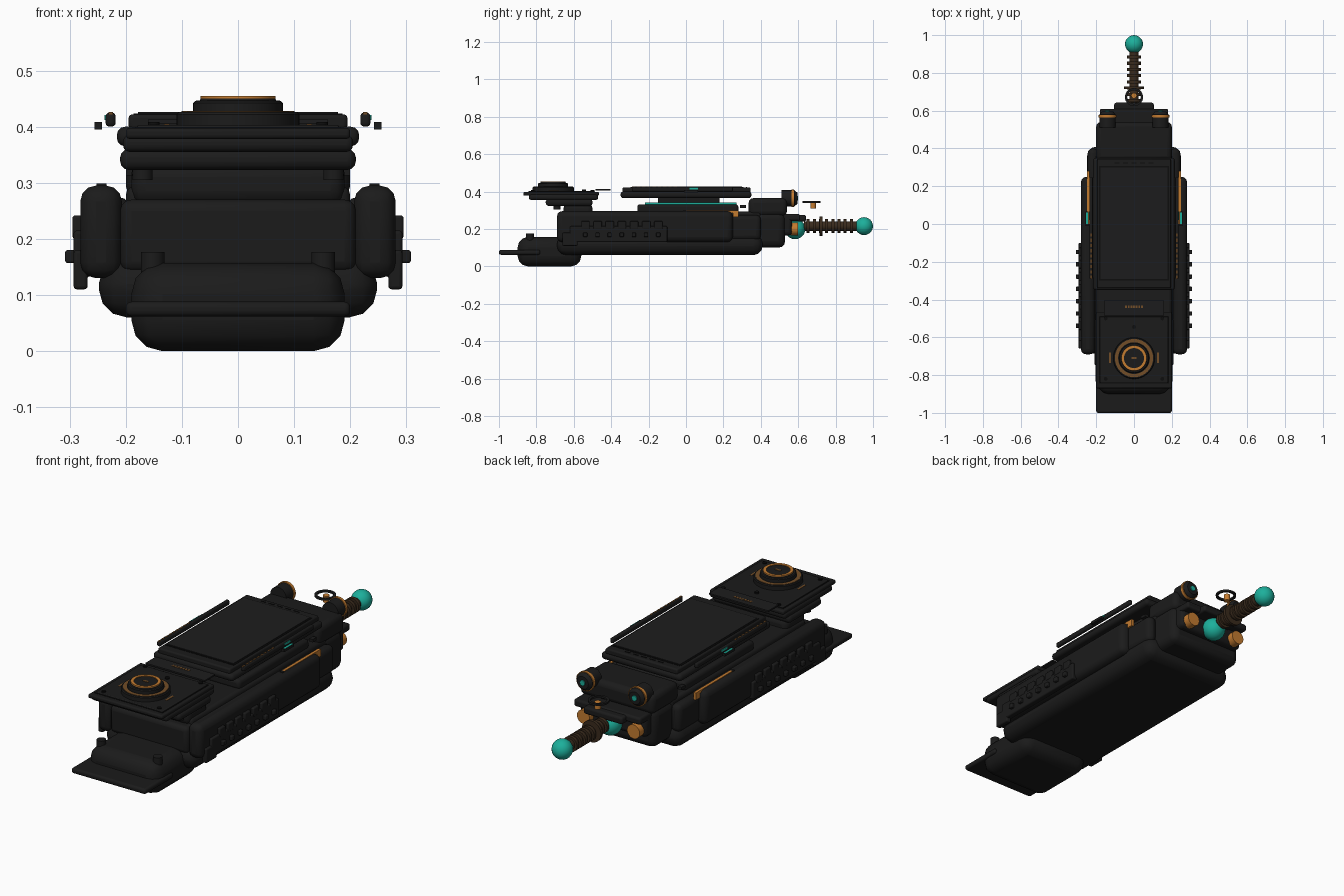
import bpy, bmesh, math
from mathutils import Matrix, Vector

old = bpy.data.objects.get("Cube")
if old:
    bpy.data.objects.remove(old)

made = []


def material(name, r, g, b, rough=0.6):
    m = bpy.data.materials.new(name)
    m.use_nodes = True
    m.diffuse_color = (r, g, b, 1)
    bsdf = m.node_tree.nodes["Principled BSDF"]
    bsdf.inputs["Base Color"].default_value = (r, g, b, 1)
    bsdf.inputs["Roughness"].default_value = rough
    return m


BLACK = material("matte black", 0.011, 0.011, 0.011)
GLASS = material("screen black", 0.012, 0.012, 0.0125)
DEEP = material("groove black", 0.004, 0.004, 0.004)
COPPER = material("copper", 0.55, 0.2, 0.03)
AGED = material("aged copper", 0.17, 0.075, 0.02)
BRONZE = material("dark bronze", 0.042, 0.024, 0.012)
TEAL = material("teal", 0.012, 0.43, 0.33)


def finish(name, bm, mat):
    bmesh.ops.recalc_face_normals(bm, faces=bm.faces)
    me = bpy.data.meshes.new(name)
    bm.to_mesh(me)
    bm.free()
    me.materials.append(mat)
    ob = bpy.data.objects.new(name, me)
    bpy.context.collection.objects.link(ob)
    made.append(ob)
    return ob


def box(name, x, y, z, mat=BLACK, bevel=0.0, seg=3):
    """Box from (min, max) ranges on each axis, with rounded edges."""
    bm = bmesh.new()
    bmesh.ops.create_cube(bm, size=1)
    lo, hi = Vector((x[0], y[0], z[0])), Vector((x[1], y[1], z[1]))
    size = hi - lo
    bmesh.ops.scale(bm, vec=size, verts=bm.verts)
    bmesh.ops.translate(bm, vec=(lo + hi) / 2, verts=bm.verts)
    ob = finish(name, bm, mat)
    if bevel:
        mod = ob.modifiers.new("Bevel", "BEVEL")
        mod.width = min(bevel, min(size) * 0.48)
        mod.segments = seg


def slab(name, half, y, z, mat=BLACK, bevel=0.0):
    box(name, (-half, half), y, z, mat, bevel)


def pair(name, x, y, z, mat=BLACK, bevel=0.0):
    """Mirrored boxes on the left (+x) and the right (-x)."""
    box("left_" + name, x, y, z, mat, bevel)
    box("right_" + name, (-x[1], -x[0]), y, z, mat, bevel)


def lathe(name, profile, at, axis="Z", mat=BLACK, sides=40):
    """Spin (radius, height) points around the chosen axis."""
    bm = bmesh.new()
    verts = [bm.verts.new((r, 0, h)) for r, h in profile]
    edges = [bm.edges.new(p) for p in zip(verts, verts[1:])]
    bmesh.ops.spin(bm, geom=verts + edges, cent=(0, 0, 0), axis=(0, 0, 1),
                   angle=math.tau, steps=sides)
    bmesh.ops.remove_doubles(bm, verts=bm.verts, dist=1e-5)
    if axis == "Y":
        bm.transform(Matrix.Rotation(-math.pi / 2, 4, "X"))
    bm.transform(Matrix.Translation(at))
    finish(name, bm, mat)


def disc(name, r, h, at, axis="Z", mat=BLACK):
    lathe(name, [(0, 0), (r, 0), (r, h), (0, h)], at, axis, mat, 24)


def ring(name, inner, outer, h, at, axis="Z", mat=COPPER):
    pts = [(inner, 0), (outer, 0), (outer, h), (inner, h), (inner, 0)]
    lathe(name, pts, at, axis, mat)


def ball(name, r, at, mat):
    bm = bmesh.new()
    bmesh.ops.create_icosphere(bm, subdivisions=3, radius=r)
    bmesh.ops.translate(bm, vec=at, verts=bm.verts)
    finish(name, bm, mat)


# Nose and hull
slab("nose", 0.19, (-0.9, -0.56), (0, 0.157), bevel=0.055)
slab("nose_plate", 0.2, (-1, -0.78), (0.062, 0.088), bevel=0.01)
slab("lower_hull", 0.248, (-0.69, 0.41), (0.06, 0.17), bevel=0.05)
slab("upper_hull", 0.21, (-0.69, 0.4), (0.14, 0.27), bevel=0.02)
slab("deck", 0.2, (-0.64, 0.4), (0.2, 0.293), bevel=0.015)
slab("rear_hull", 0.2, (0.2, 0.53), (0.1, 0.29), bevel=0.035)

# Side pods, rack plates and their fittings
pair("pod", (0.207, 0.281), (-0.69, 0.25), (0.13, 0.295), bevel=0.028)
pair("pod_tail", (0.19, 0.245), (0.2, 0.4), (0.14, 0.275), bevel=0.025)
pair("rack_plate", (0.265, 0.293), (-0.62, -0.1), (0.13, 0.215), bevel=0.006)
pair("rack_foot", (0.268, 0.293), (-0.66, -0.58), (0.11, 0.18), bevel=0.006)
pair("pod_strip", (0.236, 0.25), (0, 0.28), (0.285, 0.298), COPPER)
pair("pod_strip_end", (0.236, 0.25), (0.25, 0.28), (0.263, 0.296), COPPER)
pair("pod_strip_stop", (0.234, 0.252), (-0.015, 0), (0.285, 0.2985))
for i in range(7):
    y = -0.56 + i * 0.065
    pair(f"rack_tooth_{i}", (0.276, 0.295), (y, y + 0.045), (0.2, 0.242), bevel=0.005)
    pair(f"rack_bolt_{i}", (0.285, 0.308), (y + 0.01, y + 0.033), (0.157, 0.18), bevel=0.004)

# Front pedestal and control plate
slab("pedestal", 0.19, (-0.655, -0.5), (0.26, 0.335), bevel=0.025)
slab("pedestal_collar", 0.21, (-0.75, -0.5), (0.323, 0.36), bevel=0.015)
slab("plate_base", 0.205, (-0.84, -0.47), (0.355, 0.385), bevel=0.012)
slab("control_plate", 0.2, (-0.87, -0.465), (0.378, 0.398), bevel=0.007)
slab("panel_groove", 0.184, (-0.844, -0.486), (0.39, 0.3995), DEEP)
slab("control_panel", 0.18, (-0.84, -0.49), (0.39, 0.403), bevel=0.004)
slab("label_plate", 0.16, (-0.485, -0.405), (0.406, 0.413), GLASS)
for i in range(7):
    x = (i - 3) * 0.014
    box(f"label_dash_{i}", (x - 0.005, x + 0.005), (-0.445, -0.432), (0.41, 0.4145), AGED)
for s, side in ((1, "left"), (-1, "right")):
    disc(side + "_nose_post", 0.021, 0.04, (s * 0.152, -0.835, 0.137))
    disc(side + "_collar_post", 0.018, 0.03, (s * 0.17, -0.69, 0.305))
    box(side + "_panel_mark", (s * 0.127 - 0.005, s * 0.127 + 0.005),
        (-0.735, -0.68), (0.402, 0.4045), AGED)
    for y in (-0.82, -0.5):
        disc(side + "_panel_screw", 0.01, 0.008, (s * 0.15, y, 0.4), mat=DEEP)
disc("panel_stud", 0.01, 0.01, (0, -0.545, 0.4), mat=DEEP)

# Dial
lathe("dial", [(0, 0), (0.11, 0), (0.11, 0.022), (0.106, 0.026), (0.08, 0.026),
               (0.08, 0.042), (0.076, 0.046), (0.068, 0.047), (0.066, 0.052),
               (0, 0.052)], (0, -0.71, 0.4))
ring("dial_outer_ring", 0.084, 0.101, 0.004, (0, -0.71, 0.4235), mat=AGED)
ring("dial_inner_ring", 0.053, 0.067, 0.005, (0, -0.71, 0.45))
slab("dial_mark", 0.014, (-0.715, -0.705), (0.45, 0.4545), AGED)

# Screen stack
slab("screen_base", 0.19, (-0.26, 0.28), (0.285, 0.332), bevel=0.015)
slab("light_strip", 0.162, (-0.22, 0.27), (0.331, 0.341), TEAL)
slab("screen_neck", 0.15, (-0.15, 0.18), (0.335, 0.38), bevel=0.01)
slab("screen_tray", 0.216, (-0.35, 0.35), (0.365, 0.4), bevel=0.015)
slab("screen_bezel", 0.195, (-0.34, 0.345), (0.395, 0.422), bevel=0.007)
slab("screen_groove", 0.186, (-0.298, 0.308), (0.418, 0.4235), DEEP)
slab("screen_glass", 0.178, (-0.29, 0.3), (0.42, 0.426), GLASS)
for i in range(5):
    x = (i - 2) * 0.045
    box(f"screen_vent_{i}", (x - 0.014, x + 0.014), (0.32, 0.325), (0.42, 0.424), DEEP)

# Guide rails beside the screen
pair("guide_rail", (0.218, 0.236), (-0.29, 0.25), (0.4, 0.425), bevel=0.007)
pair("rail_tab", (0.242, 0.256), (-0.01, 0.065), (0.395, 0.408))
pair("rail_tab_light", (0.243, 0.255), (0.0, 0.06), (0.4, 0.4087), TEAL)
pair("rail_light", (0.23, 0.238), (0.02, 0.065), (0.412, 0.421), TEAL)
for i in range(9):
    y = -0.29 + i * 0.028
    pair(f"rail_dot_{i}", (0.223, 0.231), (y, y + 0.017), (0.422, 0.4262), AGED)

# Rear block, eyes and sockets
slab("rear_block", 0.2, (0.335, 0.54), (0.27, 0.365), bevel=0.025)
slab("rear_step", 0.18, (0.48, 0.567), (0.165, 0.28), bevel=0.02)
slab("rear_ledge", 0.18, (0.5, 0.61), (0.245, 0.28), bevel=0.01)
slab("rear_shelf", 0.105, (0.54, 0.642), (0.24, 0.275), bevel=0.01)
pair("rear_tab", (0.18, 0.2), (0.29, 0.32), (0.313, 0.327))
for s, side in ((1, "left"), (-1, "right")):
    lathe(side + "_eye", [(0, 0), (0.043, 0), (0.043, 0.07), (0.03, 0.085), (0, 0.085)],
          (s * 0.14, 0.51, 0.364), "Y")
    ring(side + "_eye_ring", 0.034, 0.047, 0.013, (s * 0.14, 0.565, 0.364), "Y")
    disc(side + "_eye_light", 0.013, 0.007, (s * 0.14, 0.593, 0.364), "Y", TEAL)
    disc(side + "_socket_cap", 0.034, 0.038, (s * 0.135, 0.56, 0.2), "Y", COPPER)
ball("rear_ball", 0.055, (0, 0.583, 0.2), TEAL)

# Hanging loop over a copper pin
ring("loop", 0.036, 0.048, 0.009, (0, 0.672, 0.34), mat=BLACK)
disc("loop_pin", 0.015, 0.032, (0, 0.68, 0.31), mat=COPPER)

# Ribbed antenna with a ball tip
disc("antenna_core", 0.025, 0.29, (0, 0.63, 0.215), "Y", BRONZE)
for i in range(8):
    disc(f"antenna_rib_{i}", 0.037, 0.016, (0, 0.645 + i * 0.033, 0.215), "Y", BRONZE)
disc("antenna_flange", 0.052, 0.014, (0, 0.715, 0.215), "Y", BRONZE)
ball("antenna_tip", 0.048, (0, 0.952, 0.215), TEAL)

# Smooth shading with sharp edges kept
bpy.ops.object.select_all(action="DESELECT")
for ob in made:
    ob.select_set(True)
bpy.context.view_layer.objects.active = made[0]
bpy.ops.object.shade_smooth_by_angle(angle=math.radians(35))
